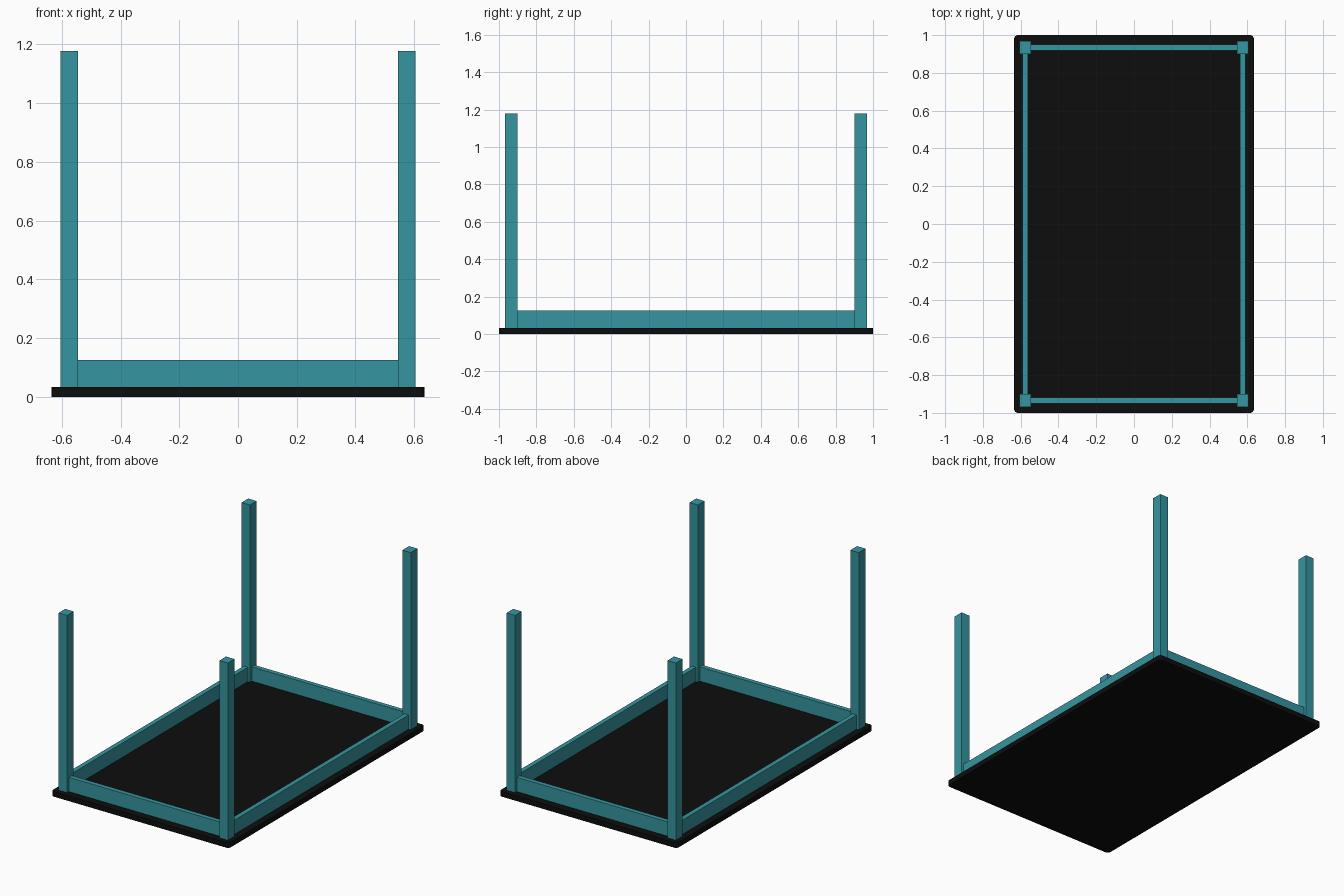
import bpy, bmesh

if "Cube" in bpy.data.objects:
    bpy.data.objects.remove(bpy.data.objects["Cube"])


def material(name, color):
    m = bpy.data.materials.new(name)
    m.diffuse_color = color
    m.use_nodes = True
    m.node_tree.nodes["Principled BSDF"].inputs["Base Color"].default_value = m.diffuse_color
    return m


teal = material("teal_paint", (0.036, 0.30, 0.35, 1))
black = material("black_top", (0.004, 0.004, 0.004, 1))


def box(name, lo, hi, mat, corner=0.0):
    """Box between two corners, optionally with rounded vertical edges."""
    bm = bmesh.new()
    bmesh.ops.create_cube(bm, size=1)
    for v in bm.verts:
        v.co = [hi[i] if v.co[i] > 0 else lo[i] for i in range(3)]
    if corner:
        upright = [e for e in bm.edges
                   if abs(e.verts[0].co.z - e.verts[1].co.z) > 1e-4]
        bmesh.ops.bevel(bm, geom=upright, offset=corner, segments=4,
                        profile=0.5, affect='EDGES')
    mesh = bpy.data.meshes.new(name)
    bm.to_mesh(mesh)
    bm.free()
    mesh.materials.append(mat)
    obj = bpy.data.objects.new(name, mesh)
    bpy.context.collection.objects.link(obj)
    return obj


TOP = 0.033            # thickness of the tabletop lying on the ground
LEG_H, RAIL_H = 1.178, 0.125
CX, CY = 0.575, 0.934  # leg centres
HX, HY = 0.030, 0.034  # leg half sizes
RAIL = 0.015           # rail half thickness

# Tabletop, upside down
box("tabletop", (-0.635, -1, 0), (0.635, 1, TOP), black, corner=0.02)

# Four legs
for sx, side in ((-1, "left"), (1, "right")):
    for sy, end in ((-1, "front"), (1, "back")):
        x, y = sx * CX, sy * CY
        box(f"{end}_{side}_leg", (x - HX, y - HY, TOP),
            (x + HX, y + HY, LEG_H), teal)

# Rails between the legs
for s, side, end in ((-1, "left", "front"), (1, "right", "back")):
    x, y = s * CX, s * CY
    box(f"{side}_rail", (x - RAIL, -CY + HY, TOP),
        (x + RAIL, CY - HY, RAIL_H), teal)
    box(f"{end}_rail", (-CX + HX, y - RAIL, TOP),
        (CX - HX, y + RAIL, RAIL_H), teal)
